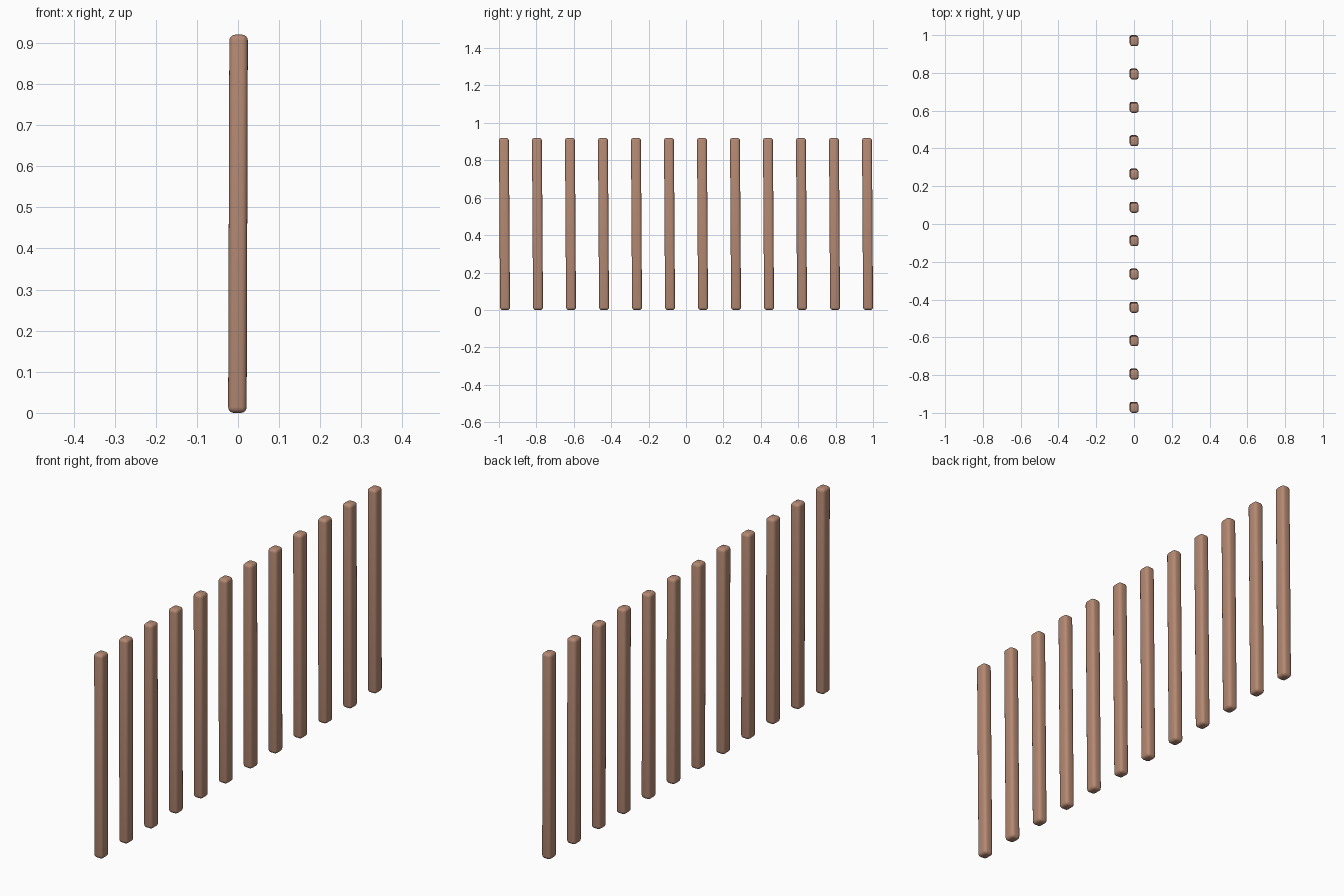
import bpy, bmesh

if "Cube" in bpy.data.objects:
    bpy.data.objects.remove(bpy.data.objects["Cube"])

COUNT, HEIGHT = 12, 0.92
WIDTH, DEPTH = 0.045, 0.053       # x and y size of one bar
LEAN_X, LEAN_Y = 0.003, -0.006    # slight tilt from bottom to top
FIRST = -1 + DEPTH / 2 + abs(LEAN_Y) / 2
PITCH = -2 * FIRST / (COUNT - 1)

mat = bpy.data.materials.new("brown_wood")
mat.diffuse_color = (0.46, 0.25, 0.17, 1)
mat.use_nodes = True
mat.node_tree.nodes["Principled BSDF"].inputs["Base Color"].default_value = mat.diffuse_color

# One rounded, slightly leaning bar shared by the whole row
bm = bmesh.new()
bmesh.ops.create_cube(bm, size=1)
for v in bm.verts:
    v.co.x *= WIDTH
    v.co.y *= DEPTH
    v.co.z = (v.co.z + 0.5) * HEIGHT
bmesh.ops.bevel(bm, geom=bm.edges[:], offset=0.014, segments=4,
                profile=0.5, affect='EDGES')
for v in bm.verts:
    t = v.co.z / HEIGHT - 0.5
    v.co.x += LEAN_X * t
    v.co.y += LEAN_Y * t
for f in bm.faces:
    f.smooth = True
mesh = bpy.data.meshes.new("bar")
bm.to_mesh(mesh)
bm.free()
mesh.materials.append(mat)

# Row of bars along y
for i in range(COUNT):
    bar = bpy.data.objects.new(f"bar_{i + 1}", mesh)
    bar.location.y = FIRST + i * PITCH
    bpy.context.collection.objects.link(bar)
